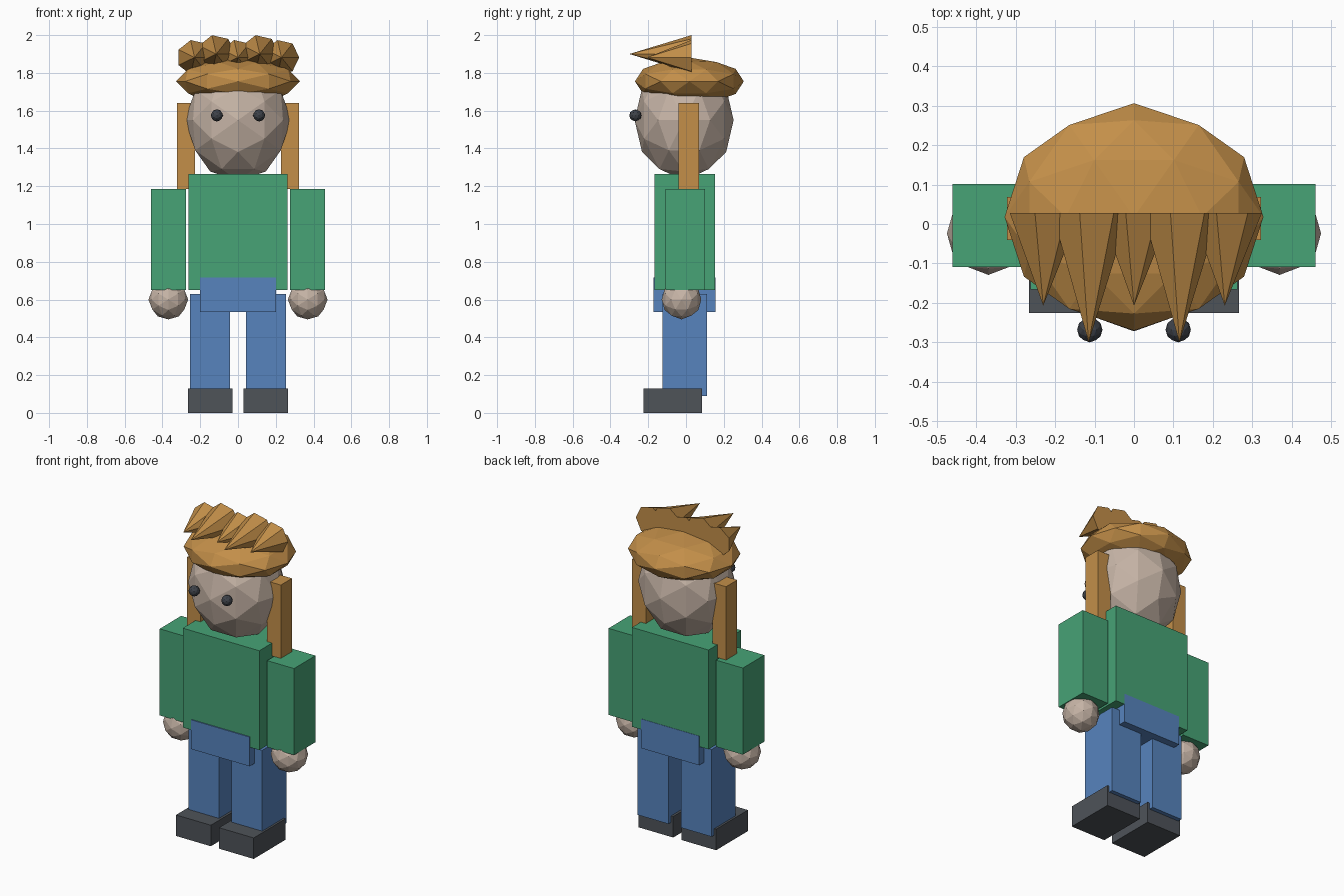
import bpy, bmesh, math
from mathutils import Matrix, Vector

cube = bpy.data.objects.get("Cube")
if cube:
    bpy.data.objects.remove(cube, do_unlink=True)


def material(name, *rgb):
    linear = [((c / 255 + 0.055) / 1.055) ** 2.4 for c in rgb] + [1.0]
    mat = bpy.data.materials.new(name)
    mat.use_nodes = True
    mat.diffuse_color = linear
    shader = next(n for n in mat.node_tree.nodes if n.type == 'BSDF_PRINCIPLED')
    shader.inputs["Base Color"].default_value = linear
    return mat


skin = material("skin", 198, 180, 166)
ginger = material("ginger hair", 195, 143, 73)
green = material("green cloth", 71, 163, 118)
denim = material("blue denim", 87, 132, 190)
leather = material("dark leather", 78, 83, 89)
charcoal = material("charcoal eye", 62, 66, 73)


def finish(name, bm, mat):
    mesh = bpy.data.meshes.new(name)
    bm.to_mesh(mesh)
    bm.free()
    mesh.materials.append(mat)
    obj = bpy.data.objects.new(name, mesh)
    bpy.context.collection.objects.link(obj)
    return obj


def box(name, low, high, mat):
    low, high = Vector(low), Vector(high)
    bm = bmesh.new()
    bmesh.ops.create_cube(bm, size=1, matrix=Matrix.Translation((low + high) / 2)
                          @ Matrix.Diagonal((*(high - low), 1)))
    return finish(name, bm, mat)


def ball(name, centre, radii, mat):
    # Faceted ball turned so that its edge midpoints sit on the axes
    bm = bmesh.new()
    bmesh.ops.create_icosphere(bm, subdivisions=2, radius=1)
    turn = Matrix.Rotation(-math.atan(2) / 2, 4, 'Y')
    bm.transform(Matrix.Translation(centre) @ Matrix.Diagonal((*radii, 1)) @ turn)
    return finish(name, bm, mat)


def spike(name, x, z, base_y, tip_y, radius, mat):
    # Seven-sided cone pointing forward
    length = base_y - tip_y
    bm = bmesh.new()
    bmesh.ops.create_cone(bm, cap_ends=True, segments=7, radius1=radius, radius2=0, depth=length)
    bmesh.ops.remove_doubles(bm, verts=bm.verts, dist=0.0001)
    # Put a base corner on +x before tipping the cone forward
    corner = max((v for v in bm.verts if v.co.xy.length > radius / 2), key=lambda v: v.co.x)
    spin = Matrix.Rotation(-math.atan2(corner.co.y, corner.co.x), 4, 'Z')
    place = Matrix.Translation((x, (base_y + tip_y) / 2, z))
    bm.transform(place @ Matrix.Rotation(math.pi / 2, 4, 'X') @ spin)
    bmesh.ops.recalc_face_normals(bm, faces=bm.faces)
    return finish(name, bm, mat)


def side_box(name, side, low, high, mat):
    xs = sorted((side * low[0], side * high[0]))
    return box(name, (xs[0], *low[1:]), (xs[1], *high[1:]), mat)


# Body and head
box("torso", (-0.262, -0.166, 0.65), (0.262, 0.154, 1.265), green)
box("hips", (-0.2, -0.172, 0.535), (0.2, 0.156, 0.716), denim)
ball("head", (0, -0.01, 1.55), (0.28, 0.262, 0.32), skin)
ball("hair_cap", (0, 0.018, 1.755), (0.328, 0.288, 0.126), ginger)

# Paired parts
for side, label in ((1, "left"), (-1, "right")):
    side_box(label + "_arm", side, (0.276, -0.109, 0.65), (0.46, 0.101, 1.186), green)
    ball(label + "_hand", (side * 0.369, -0.024, 0.6), (0.105,) * 3, skin)
    side_box(label + "_leg", side, (0.043, -0.125, 0.09), (0.253, 0.111, 0.63), denim)
    side_box(label + "_shoe", side, (0.028, -0.226, 0), (0.266, 0.085, 0.13), leather)
    side_box(label + "_hair_strand", side, (0.228, -0.041, 1.185), (0.322, 0.068, 1.64), ginger)
    ball(label + "_eye", (side * 0.112, -0.268, 1.575), (0.032,) * 3, charcoal)

# Row of fringe spikes, alternating short and long
for i in range(5):
    long = i % 2 == 1
    spike(f"hair_spike_{i + 1}", (i - 2) * 0.115, 1.9 if long else 1.882, 0.028,
          -0.3 if long else -0.207, 0.102 if long else 0.094, ginger)
